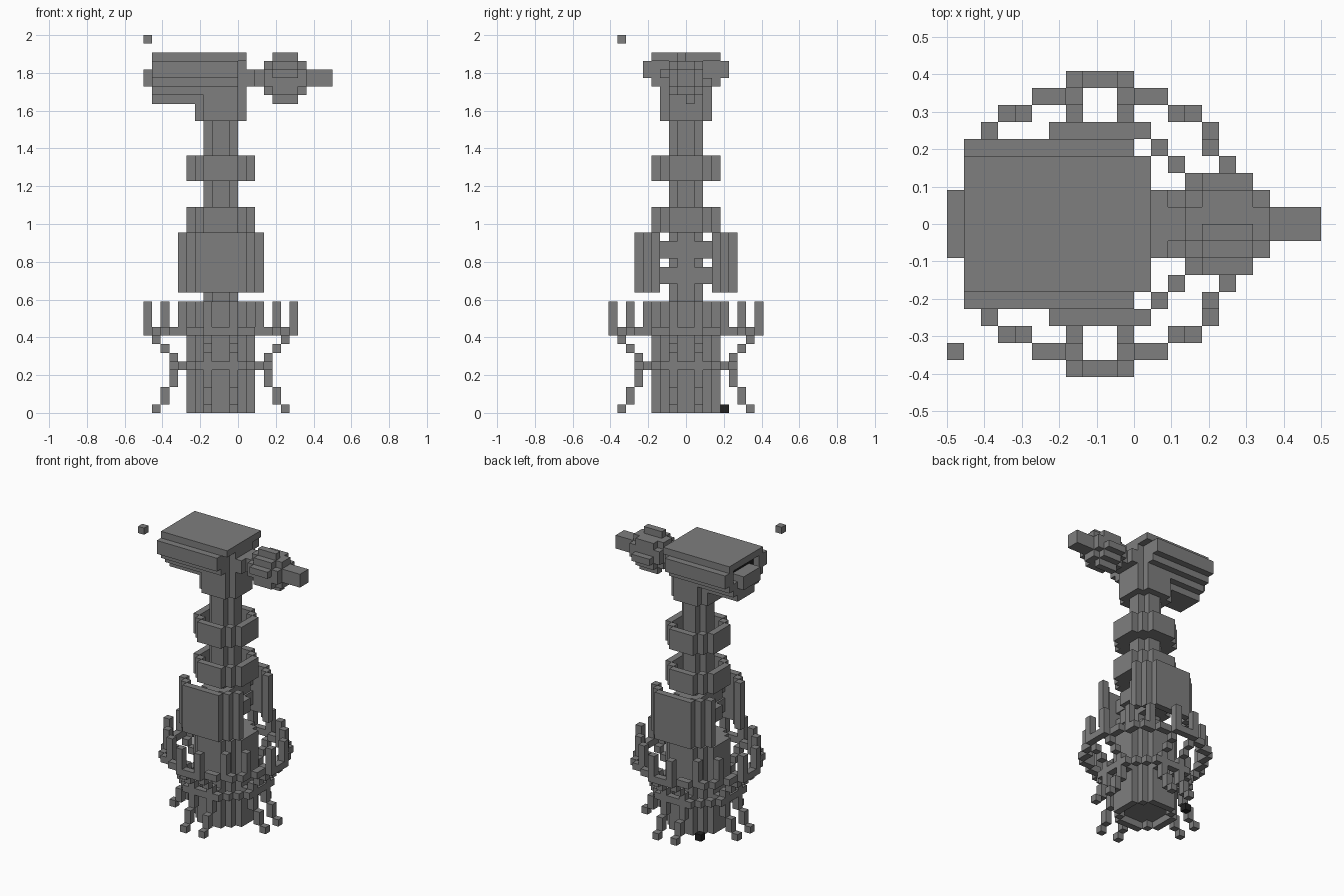
import bpy, bmesh
from math import radians
from mathutils import Vector

cube = bpy.data.objects.get("Cube")
if cube:
    bpy.data.objects.remove(cube)

U = 1 / 22            # size of one block
AXIS = -2 * U         # x of the column axis


def material(name, value):
    m = bpy.data.materials.new(name)
    m.use_nodes = True
    colour = (value, value, value, 1)
    m.diffuse_color = colour
    m.node_tree.nodes["Principled BSDF"].inputs["Base Color"].default_value = colour
    return m


GREY = material("grey", 0.21)
BLACK = material("black", 0.015)


def box(x0, x1, y0, y1, z0, z1):
    return {(x, y, z) for x in range(x0, x1) for y in range(y0, y1) for z in range(z0, z1)}


def inside(x, y, r2):
    return (x + .5) ** 2 + (y + .5) ** 2 < r2


def disc(r2, z0, z1):
    return {c for c in box(-9, 9, -9, 9, z0, z1) if inside(c[0], c[1], r2)}


def ring(r2, z0, z1):
    # one-block-thick outline of a disc
    steps = ((1, 0), (-1, 0), (0, 1), (0, -1))
    return {c for c in disc(r2, z0, z1)
            if any(not inside(c[0] + a, c[1] + b, r2) for a, b in steps)}


def mirror_y(cells):
    return cells | {(x, -1 - y, z) for x, y, z in cells}


def around(cells):
    # mirror on both axes and on the diagonal
    cells = cells | {(y, x, z) for x, y, z in cells}
    return mirror_y(cells | {(-1 - x, y, z) for x, y, z in cells})


def part(name, cells, mat=GREY):
    # skin a set of blocks and merge the flat areas
    bm = bmesh.new()
    verts = {}

    def vert(p):
        if p not in verts:
            verts[p] = bm.verts.new((p[0] * U + AXIS, p[1] * U, p[2] * U))
        return verts[p]

    for c in cells:
        for axis in range(3):
            for side in (0, 1):
                near = list(c)
                near[axis] += 2 * side - 1
                if tuple(near) in cells:
                    continue
                quad = []
                for a, b in ((0, 0), (1, 0), (1, 1), (0, 1)):
                    p = list(c)
                    p[axis] += side
                    p[(axis + 1) % 3] += a
                    p[(axis + 2) % 3] += b
                    quad.append(vert(tuple(p)))
                bm.faces.new(quad if side else quad[::-1])
    bmesh.ops.dissolve_limit(bm, angle_limit=radians(1), verts=bm.verts[:], edges=bm.edges[:])
    mesh = bpy.data.meshes.new(name)
    bm.to_mesh(mesh)
    bm.free()
    mesh.materials.append(mat)
    obj = bpy.data.objects.new(name, mesh)
    bpy.context.collection.objects.link(obj)
    return obj


# Base drum, open underneath, and the column
part("base_drum", disc(16, 1, 13) | ring(16, 0, 1))
part("column", disc(4, 13, 34))

# Lower hoop, legs bowed in at the hoop, upper hoop with prongs
cage = ring(37, 5, 6) | ring(75, 9, 10)
leg = set()
for r0, r1, z0, z1 in ((7, 8, 0, 1), (6, 7, 1, 3), (5, 6, 3, 5), (4, 6, 5, 6),
                       (5, 6, 6, 7), (6, 7, 7, 8), (7, 8, 8, 9)):
    leg |= box(r0, r1, 1, 2, z0, z1)
prongs = box(8, 9, 1, 2, 10, 13) | box(6, 7, 4, 5, 10, 13)
part("leg_cage", cage | around(leg | prongs))

# Curved side plates and their braces
shell = {c for c in ring(37, 14, 21) if c[1] >= 3 or c[1] < -3}
part("side_plates", shell)
for name, z in (("lower_brace", 15), ("upper_brace", 18)):
    part(name, box(-1, 1, -5, 5, z, z + 2) | box(-2, 2, -3, 3, z, z + 2))

# Collars
for name, z in (("lower_collar", 21), ("upper_collar", 27)):
    part(name, ring(16, z, z + 3) | disc(16, z, z + 1))

# Head: socket, stepped underside, roof, walls and cheek strips
part("head_socket", disc(9, 34, 41))
head = box(-8, 3, -4, 4, 41, 42) | box(-8, 2, -4, 4, 38, 39)
head |= box(-8, 2, -3, 3, 37, 38) | box(-8, -2, -2, 2, 36, 37)
head |= box(-7, 2, -3, 3, 39, 41)
head |= mirror_y(box(-8, 2, 3, 5, 39, 41))
head |= box(-9, -7, -2, 2, 38, 40)
part("head", head)

# Dark slots in the open end
slot = part("end_slot", box(-7, -6, -3, 3, 39, 41), BLACK)
slot.location = Vector((-0.004, 0, 0))

# Finned nose with shaft and tip
nose = box(3, 4, -2, 2, 38, 40) | box(4, 13, -1, 1, 38, 40)
nose |= box(6, 9, -2, 2, 37, 41)
nose |= box(5, 10, -1, 1, 37, 41) | box(5, 10, -2, 2, 38, 40)
nose |= box(6, 9, -1, 0, 41, 42) | box(6, 9, 0, 1, 36, 37)
nose |= box(6, 9, -3, -2, 39, 40) | box(6, 9, 2, 3, 38, 39)
part("nose", nose)

# Loose blocks
part("floating_block", box(-9, -8, -8, -7, 43, 44))
part("dark_block", box(-4, -3, 4, 5, 0, 1), BLACK)
